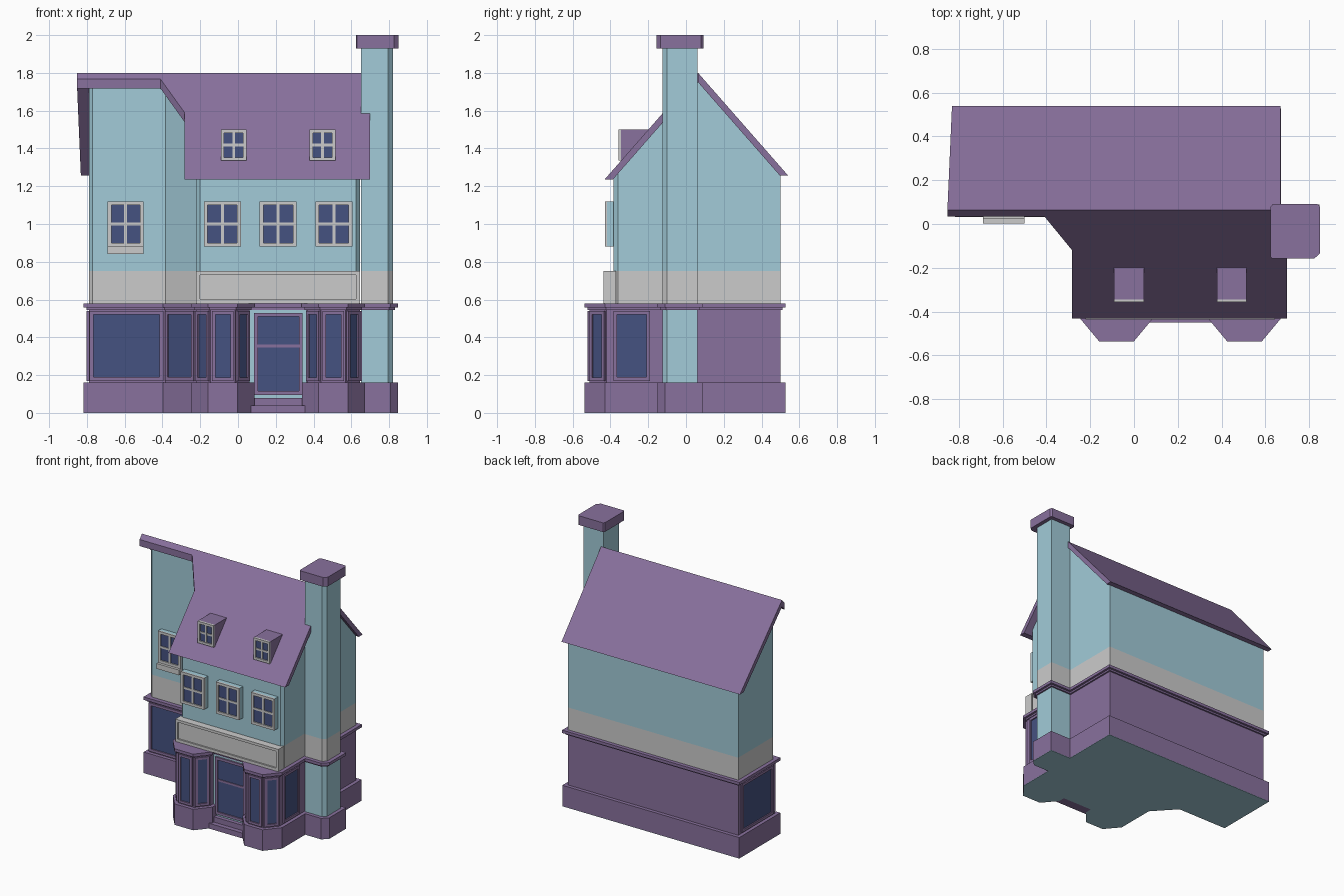
import bpy, bmesh
from mathutils import Vector

if "Cube" in bpy.data.objects:
    bpy.data.objects.remove(bpy.data.objects["Cube"])


def material(name, rgb):
    m = bpy.data.materials.new(name)
    m.diffuse_color = (*rgb, 1)
    m.use_nodes = True
    m.node_tree.nodes["Principled BSDF"].inputs["Base Color"].default_value = m.diffuse_color
    return m


PURPLE = material("purple_paint", (0.25, 0.165, 0.34))
TEAL = material("teal_render", (0.36, 0.60, 0.69))
GLASS = material("blue_glass", (0.06, 0.085, 0.22))
GREY = material("pale_stone", (0.8, 0.8, 0.8))

RIDGE_Y, RIDGE_Z, PITCH = 0.064, 1.80, 1.14


def roof_z(y):
    return RIDGE_Z - PITCH * abs(y - RIDGE_Y)


def build(name, parts):
    """One object from solids given as (bottom loop, top loop, material)."""
    bm = bmesh.new()
    mats = []
    for low, high, mat in parts:
        if mat not in mats:
            mats.append(mat)
        lo = [bm.verts.new(p) for p in low]
        hi = [bm.verts.new(p) for p in high]
        n = len(lo)
        faces = [bm.faces.new(lo[::-1]), bm.faces.new(hi)]
        faces += [bm.faces.new((lo[i], lo[(i + 1) % n], hi[(i + 1) % n], hi[i])) for i in range(n)]
        for f in faces:
            f.material_index = mats.index(mat)
    bmesh.ops.recalc_face_normals(bm, faces=bm.faces)
    me = bpy.data.meshes.new(name)
    bm.to_mesh(me)
    bm.free()
    for m in mats:
        me.materials.append(m)
    ob = bpy.data.objects.new(name, me)
    bpy.context.collection.objects.link(ob)
    return ob


def prism(poly, z0, z1, mat):
    return ([(x, y, z0) for x, y in poly], [(x, y, z1) for x, y in poly], mat)


def rect(x0, x1, y0, y1):
    return [(x0, y0), (x1, y0), (x1, y1), (x0, y1)]


def offset(poly, d):
    """Grow a counter-clockwise plan outline by d with mitred corners."""
    out = []
    for i, p in enumerate(poly):
        p = Vector(p)
        a = (p - Vector(poly[i - 1])).normalized()
        b = (Vector(poly[(i + 1) % len(poly)]) - p).normalized()
        na, nb = Vector((a.y, -a.x)), Vector((b.y, -b.x))
        out.append(tuple(p + (na + nb) * (d / (1 + na.dot(nb)))))
    return out


def window(name, p, q, z0, z1, mat, fw=0.02, nx=1, rails=(), out=0.0, casing=None, proud=0.012):
    """Framed window on the wall line p-q (left to right seen from outside)."""
    p, q = Vector(p), Vector(q)
    w = (q - p).length
    u = (q - p) / w
    n = Vector((u.y, -u.x))

    def slab(u0, u1, v0, v1, a, b, m):
        pts = [p + u * s + n * t for s, t in ((u0, v0), (u0, v1), (u1, v1), (u1, v0))]
        return prism([tuple(c) for c in pts], a, b, m)

    parts = []
    if casing:
        parts.append(slab(0, w, -0.01, out, z0, z1, casing))
    parts.append(slab(fw * .5, w - fw * .5, out - 0.005, out + 0.003, z0 + fw * .5, z1 - fw * .5, GLASS))
    f0, f1 = out - 0.005, out + proud
    for a in (0, w - fw):
        parts.append(slab(a, a + fw, f0, f1, z0, z1, mat))
    for a in (z0, z1 - fw):
        parts.append(slab(fw, w - fw, f0, f1, a, a + fw, mat))
    for i in range(1, nx):
        c = w * i / nx
        parts.append(slab(c - fw * .4, c + fw * .4, f0, f1 - 0.003, z0 + fw, z1 - fw, mat))
    for c in rails:
        parts.append(slab(fw, w - fw, f0, f1 - 0.004, c - fw * .4, c + fw * .4, mat))
    return build(name, parts)


# Plan outlines
BAYS = (-0.08, 0.505)
CHIMNEY = [(0.65, -0.125), (0.795, -0.125), (0.82, -0.10), (0.82, 0.062), (0.65, 0.062)]


def bay(c):
    return [(c - .14, -.42), (c - .065, -.51), (c + .065, -.51), (c + .14, -.42)]


def ground_plan(recess, chimney):
    stack = [(0.645, -0.125)] + CHIMNEY[1:4] + [(0.645, 0.062)] if chimney else []
    return ([(-.79, .5), (-.79, .06), (-.385, .06), (-.22, -.12)] + bay(BAYS[0])
            + [(.06, recess), (.365, recess)] + bay(BAYS[1]) + stack + [(.645, .5)])


# Plinth, shop floor and cornice
base = offset(ground_plan(-0.35, True), 0.027)
build("plinth", [prism(base, 0, 0.003, TEAL), prism(base, 0.003, 0.16, PURPLE)])
build("shop_walls", [prism(ground_plan(-0.35, False), 0.16, 0.56, PURPLE)])
build("cornice", [prism(offset(ground_plan(-0.38, True), 0.012), 0.545, 0.558, PURPLE),
                  prism(offset(ground_plan(-0.38, True), 0.028), 0.558, 0.58, PURPLE)])
build("door_steps", [prism(rect(.07, .355, -.45, -.36), 0, .04, PURPLE),
                     prism(rect(.07, .355, -.415, -.36), .04, .08, PURPLE)])

# Upper walls with stone band, chamfered front corners
back = [(-.79, .5), (-.79, .085), (-.77, RIDGE_Y), (.645, RIDGE_Y), (.645, .5)]
wing = [(-.385, RIDGE_Y), (-.22, -.12), (-.22, -.36), (-.20, -.383), (.625, -.383),
        (.645, -.36), (.645, RIDGE_Y)]
for label, plan in (("back", back), ("wing", wing)):
    build(label + "_stone_band", [prism(plan, .58, .75, GREY)])
    build(label + "_upper_walls", [([(x, y, .75) for x, y in plan],
                                    [(x, y, roof_z(y) - .045) for x, y in plan], TEAL)])


# Roof slopes with level-cut eaves
def roof_slope(name, plan, eave_y):
    low = []
    for x, y in plan:
        if y == eave_y:
            low.append((x, y + (.044 if y < 0 else -.044), roof_z(y)))
        else:
            low.append((x, y, roof_z(y) - .05))
    build(name, [(low, [(x, y, roof_z(y)) for x, y in plan], PURPLE)])


roof_slope("front_roof", [(-.853, RIDGE_Y), (-.853, .035), (-.41, .035), (-.283, -.12), (-.283, -.432),
                          (.70, -.432), (.70, -.12), (.658, -.12), (.658, RIDGE_Y)], -.432)
roof_slope("back_roof", [(-.853, RIDGE_Y), (.67, RIDGE_Y), (.67, .54), (-.832, .54)], .54)

# Chimney stack and cap
build("chimney_stack", [prism(CHIMNEY, .15, .58, TEAL), prism(CHIMNEY, .58, .75, GREY),
                        prism(CHIMNEY, .75, 1.94, TEAL)])
cap = [(.63, -.157), (.825, -.157), (.85, -.135), (.85, .08), (.838, .092), (.635, .092), (.625, .08), (.625, -.15)]
build("chimney_cap", [prism(cap, 1.93, 2.0, PURPLE)])

# Shop sign board, left blank, with raised border
build("sign_board", [prism(rect(-.222, .645, -.425, -.37), .58, .75, GREY),
                     prism(rect(-.222, .645, -.437, -.425), .58, .602, GREY),
                     prism(rect(-.222, .645, -.437, -.425), .73, .75, GREY),
                     prism(rect(-.222, -.202, -.437, -.425), .602, .73, GREY),
                     prism(rect(.625, .645, -.437, -.425), .602, .73, GREY)])

# Shop windows
Z0, Z1 = 0.17, 0.54
window("left_shop_window", (-.785, .06), (-.395, .06), Z0, Z1, PURPLE)
window("corner_shop_window", (-.378, .052), (-.227, -.112), Z0, Z1, PURPLE)
window("wing_left_window", (-.22, -.19), (-.22, -.385), Z0, Z1, PURPLE)
window("wing_right_window", (.645, -.385), (.645, -.19), Z0, Z1, PURPLE)
window("side_shop_window", (-.79, .47), (-.79, .09), Z0, Z1, PURPLE)
for i, c in enumerate(BAYS):
    pts = [Vector(p) for p in bay(c)]
    for j in range(3):
        a, b = pts[j], pts[j + 1]
        window(f"bay_{i + 1}_window_{j + 1}", a.lerp(b, .06), b.lerp(a, .06), Z0, Z1, PURPLE, fw=.018)

# Door in a teal surround
build("door_surround", [prism(rect(.062, .363, -.385, -.34), .08, .55, TEAL)])
window("shop_door", (.085, -.385), (.342, -.385), .095, .53, PURPLE, rails=(.355,))

# Upper windows
for i, c in enumerate((-.083, .212, .508)):
    window(f"upper_window_{i + 1}", (c - .098, -.383), (c + .098, -.383), .88, 1.12, GREY,
           nx=2, rails=(1.0,), out=.035, casing=TEAL)
window("left_upper_window", (-.69, .06), (-.50, .06), .88, 1.12, GREY, nx=2, rails=(1.0,), out=.025, casing=TEAL)
build("window_sill", [prism(rect(-.69, -.50, .003, .07), .84, .88, GREY)])

# Dormers
for i, c in enumerate((-.023, .447)):
    build(f"dormer_{i + 1}", [prism(rect(c - .068, c + .068, -.345, -.15), 1.335, 1.5, PURPLE)])
    window(f"dormer_window_{i + 1}", (c - .068, -.345), (c + .068, -.345), 1.335, 1.5, GREY,
           fw=.018, nx=2, rails=(1.418,))
